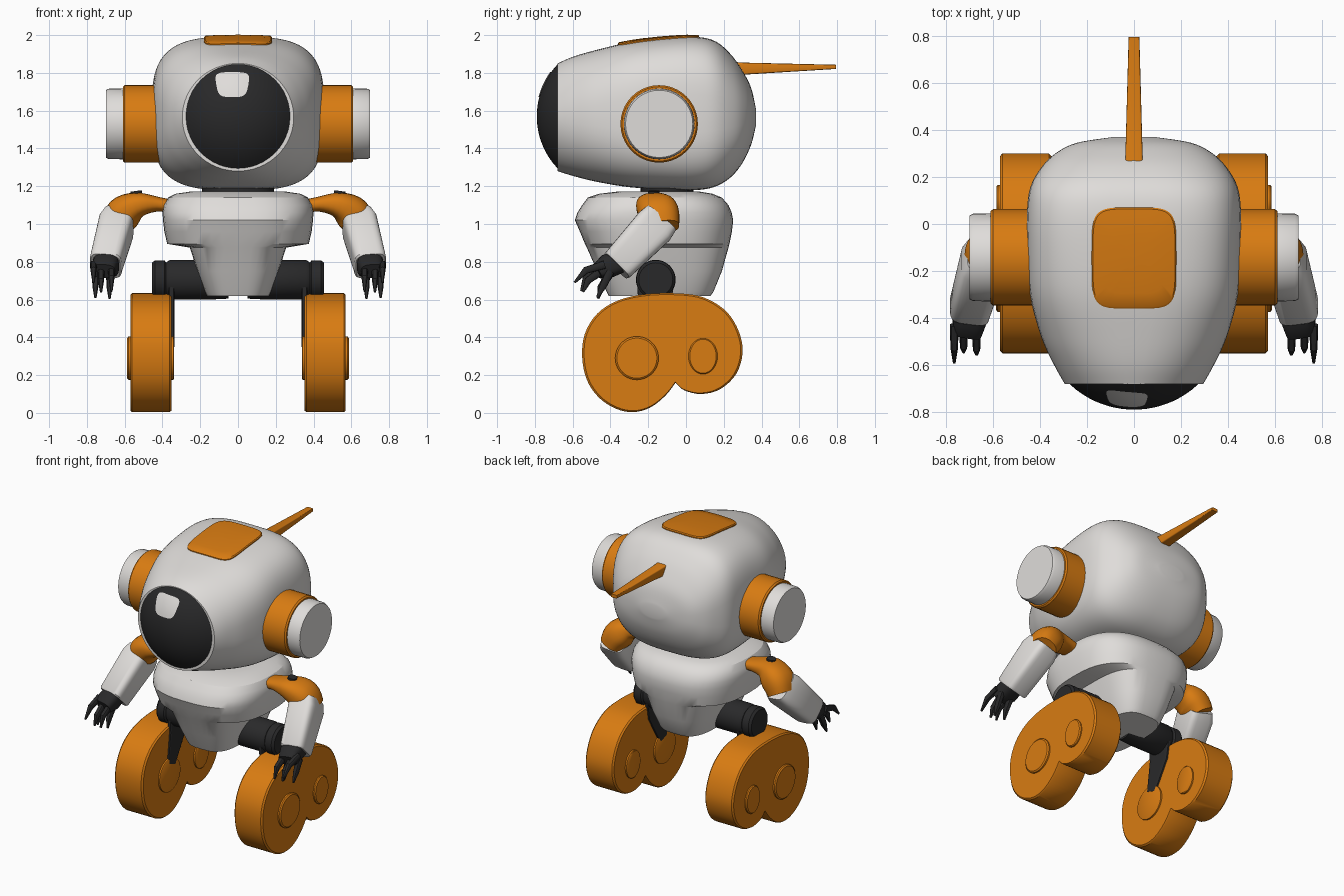
import bpy, bmesh, math
from mathutils import Vector
from mathutils.bvhtree import BVHTree

if "Cube" in bpy.data.objects:
    bpy.data.objects.remove(bpy.data.objects["Cube"])


def material(name, rgb):
    m = bpy.data.materials.new(name)
    m.diffuse_color = (*rgb, 1)
    m.use_nodes = True
    m.node_tree.nodes["Principled BSDF"].inputs["Base Color"].default_value = m.diffuse_color
    return m


ORANGE = material("orange", (0.69, 0.20, 0.006))
WHITE = material("off white", (0.74, 0.72, 0.70))
DARK = material("charcoal", (0.022, 0.022, 0.023))


def spline(rows, k=5):
    """Catmull-Rom interpolation through rows of numbers."""
    out = []
    for i in range(len(rows) - 1):
        a, b, c, d = (rows[max(0, min(len(rows) - 1, i + j))] for j in (-1, 0, 1, 2))
        for s in range(k):
            t = s / k
            out.append([0.5 * (2 * q + (r - p) * t + (2 * p - 5 * q + 4 * r - u) * t * t
                               + (3 * q - p - 3 * r + u) * t ** 3)
                        for p, q, r, u in zip(a, b, c, d)])
    out.append(list(rows[-1]))
    return out


def oval(a, b, n=2.0, count=32):
    """Superellipse outline; n=2 is an ellipse, higher is boxier."""
    pts = []
    for i in range(count):
        t = 2 * math.pi * i / count
        c, s = math.cos(t), math.sin(t)
        pts.append((math.copysign(abs(c) ** (2 / n), c) * a,
                    math.copysign(abs(s) ** (2 / n), s) * b))
    return pts


def loft(name, mat, rings, mirror=False, angle=35):
    """Skin a list of rings and cap both ends."""
    bm = bmesh.new()
    vr = [[bm.verts.new(p) for p in r] for r in rings]
    n = len(vr[0])
    for a, b in zip(vr, vr[1:]):
        for i in range(n):
            bm.faces.new((a[i], a[(i + 1) % n], b[(i + 1) % n], b[i]))
    bm.faces.new(vr[0])
    bm.faces.new(vr[-1][::-1])
    bmesh.ops.recalc_face_normals(bm, faces=bm.faces)
    me = bpy.data.meshes.new(name)
    bm.to_mesh(me)
    bm.free()
    me.materials.append(mat)
    ob = bpy.data.objects.new(name, me)
    bpy.context.collection.objects.link(ob)
    bpy.ops.object.select_all(action='DESELECT')
    ob.select_set(True)
    bpy.context.view_layer.objects.active = ob
    bpy.ops.object.shade_smooth_by_angle(angle=math.radians(angle))
    if mirror:
        ob.modifiers.new("mirror", 'MIRROR').use_mirror_merge = False
    return ob


def tube(name, mat, path, sizes, n=2.0, hint=(1, 0, 0), mirror=True, count=32):
    """Sweep an oval of (u, v) half sizes along a path."""
    path = [Vector(p) for p in path]
    rings = []
    for i, p in enumerate(path):
        d = (path[min(i + 1, len(path) - 1)] - path[max(i - 1, 0)]).normalized()
        h = Vector(hint)
        u = (h - d * h.dot(d)).normalized()
        v = d.cross(u)
        rings.append([p + u * a + v * b for a, b in oval(*sizes[i], n, count)])
    return loft(name, mat, rings, mirror)


def disc(name, mat, y, z, stations, mirror=True):
    """Turned part along x; stations are (x, radius)."""
    return tube(name, mat, [(x, y, z) for x, r in stations],
                [(r, r) for x, r in stations], 2, (0, 1, 0), mirror, 40)


# Head shell: rows of y, half width, bottom, top, squareness
head_rows = spline([
    (-.68, .295, 1.28, 1.85, 2.0), (-.60, .34, 1.255, 1.885, 2.2),
    (-.48, .395, 1.225, 1.92, 2.5), (-.30, .443, 1.195, 1.962, 3.0),
    (-.10, .455, 1.183, 1.985, 3.3), (.06, .455, 1.18, 1.99, 3.3),
    (.16, .44, 1.20, 1.965, 3.1), (.24, .395, 1.25, 1.895, 2.8),
    (.30, .335, 1.325, 1.81, 2.6), (.345, .245, 1.42, 1.72, 2.4),
    (.37, .09, 1.52, 1.61, 2.0)])
head = loft("head_shell", WHITE, [
    [(x, y, (b + t) / 2 + z) for x, z in oval(w, (t - b) / 2, n, 64)]
    for y, w, b, t, n in head_rows])

# Domed visor with a highlight plate
R, CY, CZ = .40, -.39, 1.57
loft("visor", DARK, [
    [(x, CY - math.sqrt(R * R - r * r), CZ + z) for x, z in oval(r, r, 2, 48)]
    for r in [.276 * (1 - i / 10) for i in range(10)] + [.006]])
glint = []
for s in (1, .75, .5, .25, .02):
    ring = []
    for a, b in oval(.1, .066, 4, 32):
        x, z = -.03 + a * s * (.85 + 1.8 * b), .168 + b * s
        ring.append((x, CY - math.sqrt((R + .004) ** 2 - x * x - z * z), CZ + z))
    glint.append(ring)
loft("visor_highlight", WHITE, glint)

# Roof hatch following the head surface
tree = BVHTree.FromPolygons([v.co for v in head.data.vertices],
                            [p.vertices for p in head.data.polygons])
hatch = []
for s, lift in ((1, -.02), (1, .006), (.97, .011), (.7, .011), (.4, .011), (.03, .011)):
    ring = []
    for x, y in oval(.18 * s, .215 * s, 5, 48):
        hit = tree.ray_cast(Vector((x, y - .145, 3)), Vector((0, 0, -1)))[0]
        ring.append(hit + Vector((0, 0, lift)))
    hatch.append(ring)
loft("roof_hatch", ORANGE, hatch)

# Rear antenna
tube("antenna", ORANGE, [(0, .20, 1.835), (0, .28, 1.822), (0, .795, 1.832)],
     [(.038, .04), (.037, .033), (.023, .011)], 8, mirror=False, count=24)

# Ear pods
disc("ear_ring", ORANGE, -.142, 1.53, [(.36, .205), (.60, .205), (.61, .197)])
disc("ear_cap", WHITE, -.142, 1.53, [(.59, .188), (.685, .186), (.70, .178)])

# Neck
tube("neck", DARK, [(0, -.1, 1.12), (0, -.1, 1.21)], [(.19, .14)] * 2, mirror=False)

# Torso with side cut-outs: z, half width, front, back, squareness
torso_rows = [
    (.62, .165, -.41, .13, 3.2), (.64, .175, -.42, .145, 3.2),
    (.75, .215, -.47, .19, 3.2), (.875, .255, -.525, .225, 3.2),
    (.895, .375, -.535, .23, 2.7), (.96, .39, -.562, .243, 2.7),
    (1.02, .397, -.588, .25, 2.7), (1.06, .40, -.575, .242, 2.7),
    (1.10, .393, -.55, .225, 2.7), (1.14, .37, -.52, .19, 2.6),
    (1.16, .33, -.46, .14, 2.5), (1.172, .25, -.36, .07, 2.4)]
loft("torso", WHITE, [
    [(x, (f + b) / 2 + y, z) for x, y in oval(w, (b - f) / 2, n, 48)]
    for z, w, f, b, n in torso_rows], angle=30)

# Shoulders, elbows and forearms
path = spline([(.34, -.17, 1.09), (.43, -.17, 1.105), (.53, -.17, 1.10),
               (.605, -.145, 1.055), (.65, -.13, .98)], 4)
size = spline([(.06, .035), (.075, .04), (.095, .068), (.108, .095), (.095, .08)], 4)
tube("shoulder", ORANGE, path, size, 2.4, (0, 1, 0))
tube("shoulder_bolt", DARK, [(.535, -.17, 1.14), (.54, -.17, 1.175)], [(.03, .03)] * 2)
tube("forearm", WHITE,
     [(.632, -.135, 1.025), (.645, -.17, .985), (.70, -.36, .785), (.702, -.368, .777)],
     [(.08, .10), (.093, .11), (.085, .092), (.078, .085)], 4.5)

# Hands
tube("palm", DARK, [(.70, -.35, .80), (.70, -.42, .775), (.71, -.47, .75)],
     [(.068, .06), (.07, .065), (.06, .04)], 3)
fingers = [
    (.765, (-.43, .785), (-.53, .755), (-.59, .69)),
    (.725, (-.45, .75), (-.52, .70), (-.545, .64)),
    (.67, (-.45, .76), (-.53, .715), (-.555, .645)),
    (.755, (-.40, .75), (-.44, .67), (-.47, .61)),
    (.68, (-.40, .74), (-.45, .665), (-.465, .605))]
for i, (x, *pts) in enumerate(fingers):
    tube(f"finger_{i + 1}", DARK, [(x, y, z) for y, z in pts],
         [(.019, .022), (.016, .019), (.006, .006)], 3, count=12)

# Hip axle and inner struts
disc("hip_axle", DARK, -.16, .705,
     [(.05, .10), (.15, .105), (.36, .105), (.38, .092), (.39, .103), (.44, .103), (.455, .09)])
tube("inner_strut", DARK, [(.352, -.16, .70), (.352, -.17, .56), (.352, -.24, .36)],
     [(.016, .10), (.016, .085), (.016, .04)], 6, count=24)

# Two-lobed wheel pods, outline starting and ending at the notch
outline = spline([
    (-.055, .16), (-.01, .12), (.08, .10), (.18, .125), (.265, .205), (.30, .32),
    (.28, .43), (.22, .53), (.12, .60), (0, .63), (-.20, .63), (-.36, .595),
    (-.47, .525), (-.535, .42), (-.55, .30), (-.525, .175), (-.46, .08),
    (-.37, .022), (-.28, .004), (-.19, .028), (-.11, .09), (-.055, .16)], 4)[:-1]
loft("wheel_pod", ORANGE, [
    [(x, -.125 + (y + .125) * s, .32 + (z - .32) * s) for y, z in outline]
    for x, s in ((.352, .975), (.362, 1), (.56, 1), (.57, .975))], True)

# Wheel hubs on both faces
disc("front_hub", ORANGE, -.26, .29, [(.338, .108), (.342, .115), (.58, .115), (.587, .106)])
tube("rear_hub", ORANGE, [(x, .09, .30) for x in (.338, .342, .578, .585)],
     [(.07, .09), (.077, .095), (.077, .095), (.07, .09)], 2, (0, 1, 0))
